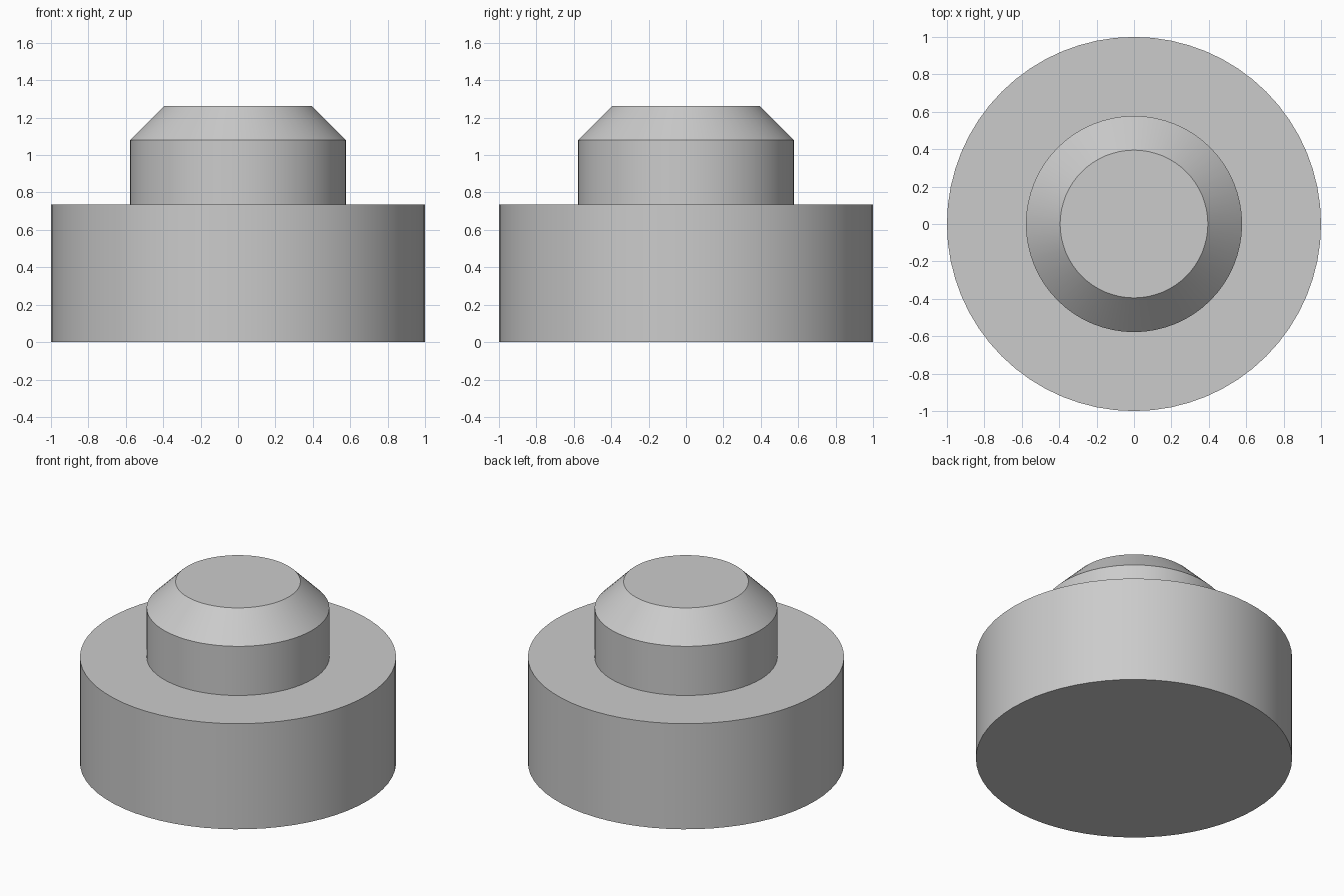
import bpy, bmesh
from math import radians, tau
from mathutils import Vector

cube = bpy.data.objects.get("Cube")
if cube:
    bpy.data.objects.remove(cube, do_unlink=True)

GREY = (0.6, 0.6, 0.6, 1.0)
SEGMENTS = 64

metal = bpy.data.materials.new("plain grey")
metal.use_nodes = True
metal.diffuse_color = GREY
metal.node_tree.nodes["Principled BSDF"].inputs["Base Color"].default_value = GREY


def lathe(name, profile):
    """Spin a (radius, height) profile around z into a closed solid."""
    bm = bmesh.new()
    verts = [bm.verts.new((r, 0, z)) for r, z in profile]
    edges = [bm.edges.new(pair) for pair in zip(verts, verts[1:])]
    bmesh.ops.spin(bm, geom=verts + edges, cent=(0, 0, 0), axis=(0, 0, 1),
                   angle=tau, steps=SEGMENTS, use_merge=True)
    bmesh.ops.remove_doubles(bm, verts=bm.verts, dist=0.0001)
    # Cap the open ends with flat discs
    bmesh.ops.holes_fill(bm, edges=[e for e in bm.edges if e.is_boundary], sides=0)
    bmesh.ops.recalc_face_normals(bm, faces=bm.faces)
    mesh = bpy.data.meshes.new(name)
    bm.to_mesh(mesh)
    bm.free()
    mesh.materials.append(metal)
    obj = bpy.data.objects.new(name, mesh)
    bpy.context.collection.objects.link(obj)
    bpy.ops.object.select_all(action="DESELECT")
    obj.select_set(True)
    bpy.context.view_layer.objects.active = obj
    bpy.ops.object.shade_smooth_by_angle(angle=radians(30))
    return obj


# Wide base drum, shoulder, narrower boss and chamfered top in one solid
lathe("stepped_button", [(1.0, 0.0), (1.0, 0.737), (0.578, 0.737),
                         (0.578, 1.08), (0.395, 1.263)])
